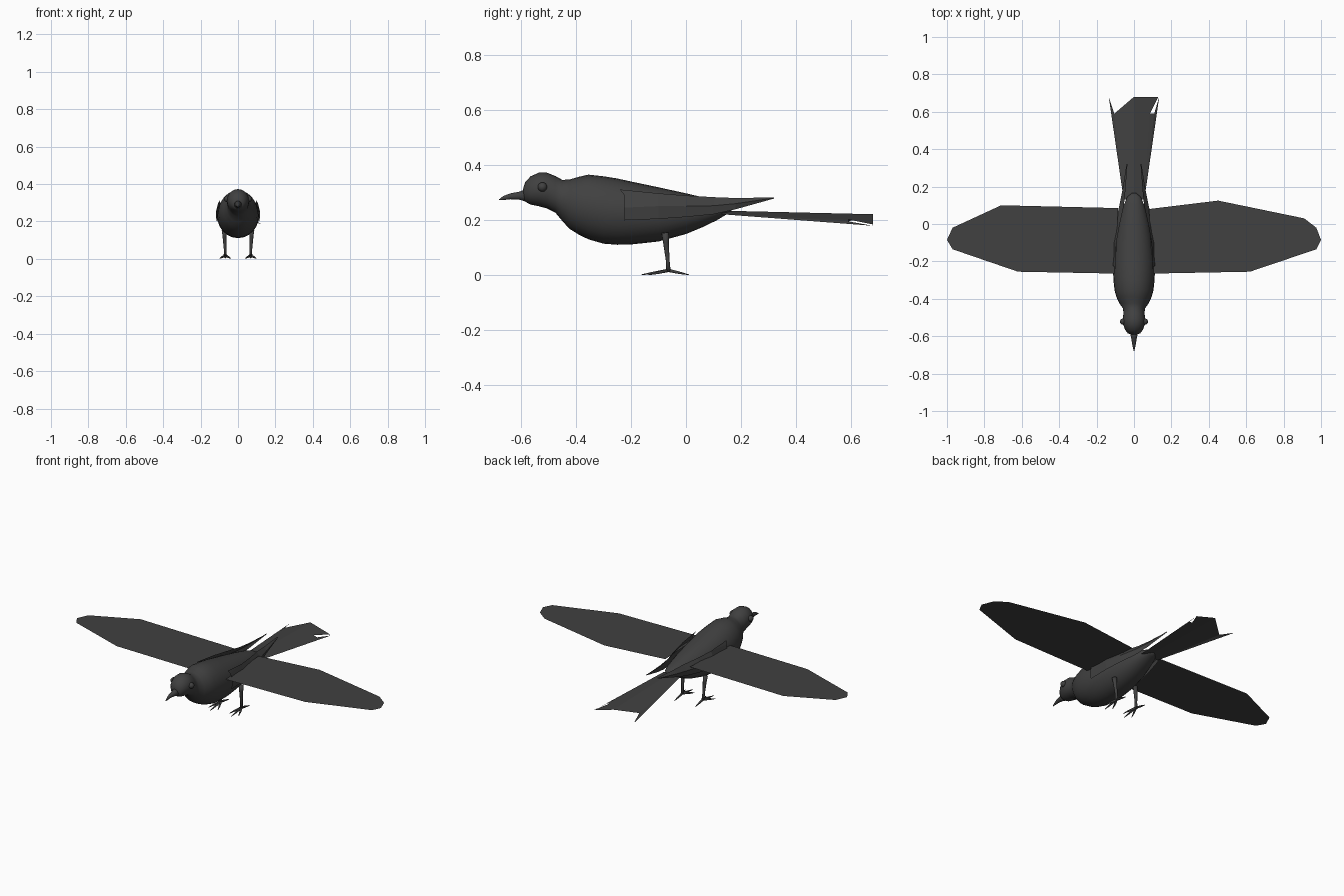
import bpy, bmesh, math
from mathutils import Vector

if "Cube" in bpy.data.objects:
    bpy.data.objects.remove(bpy.data.objects["Cube"])

plumage = bpy.data.materials.new("charcoal")
plumage.diffuse_color = (0.052, 0.052, 0.052, 1)
plumage.use_nodes = True
plumage.node_tree.nodes["Principled BSDF"].inputs["Base Color"].default_value = plumage.diffuse_color


def make(name, verts, faces, smooth=False):
    mesh = bpy.data.meshes.new(name)
    bm = bmesh.new()
    vs = [bm.verts.new(v) for v in verts]
    for f in faces:
        bm.faces.new([vs[i] for i in f])
    bmesh.ops.recalc_face_normals(bm, faces=bm.faces)
    for f in bm.faces:
        f.smooth = smooth
    bm.to_mesh(mesh)
    bm.free()
    mesh.materials.append(plumage)
    ob = bpy.data.objects.new(name, mesh)
    bpy.context.collection.objects.link(ob)
    return ob


def loft(name, stations, sides, smooth=True):
    """Elliptical rings along y: (y, bottom z, top z, half width)."""
    verts, faces = [], []
    for y, lo, hi, w in stations:
        for i in range(sides):
            a = 2 * math.pi * i / sides
            verts.append((w * math.cos(a), y, (lo + hi) / 2 + (hi - lo) / 2 * math.sin(a)))
    for r in range(len(stations) - 1):
        for i in range(sides):
            j = (i + 1) % sides
            faces.append((r * sides + i, r * sides + j, (r + 1) * sides + j, (r + 1) * sides + i))
    faces.append(tuple(range(sides)))
    faces.append(tuple(range((len(stations) - 1) * sides, len(stations) * sides)))
    return make(name, verts, faces, smooth)


def limb(name, points, sides=6):
    """Tapered tube through (x, y, z, radius) points."""
    verts, faces = [], []
    ps = [Vector(p[:3]) for p in points]
    quat = (ps[-1] - ps[0]).to_track_quat('Z', 'Y')
    for p, q in zip(ps, points):
        for i in range(sides):
            a = 2 * math.pi * i / sides
            verts.append(p + quat @ Vector((q[3] * math.cos(a), q[3] * math.sin(a), 0)))
    for r in range(len(ps) - 1):
        for i in range(sides):
            j = (i + 1) % sides
            faces.append((r * sides + i, r * sides + j, (r + 1) * sides + j, (r + 1) * sides + i))
    faces += [tuple(range(sides)), tuple(range((len(ps) - 1) * sides, len(ps) * sides))]
    return make(name, verts, faces, True)


# Body with head, neck and rump
body = loft("body", [
    (-0.592, .285, .315, .012), (-0.585, .268, .338, .033), (-0.565, .257, .360, .048),
    (-0.535, .251, .373, .058), (-0.505, .243, .373, .060), (-0.475, .228, .361, .056),
    (-0.450, .198, .347, .060), (-0.425, .170, .348, .078), (-0.390, .148, .358, .094),
    (-0.355, .131, .366, .104), (-0.300, .115, .360, .110), (-0.250, .111, .352, .112),
    (-0.200, .112, .341, .110), (-0.100, .123, .320, .100), (0.000, .150, .298, .082),
    (0.060, .175, .284, .066), (0.110, .199, .271, .051), (0.145, .220, .258, .036),
    (0.165, .232, .246, .012)], 24)

# Beak
loft("beak", [(-0.580, .266, .316, .022), (-0.605, .274, .305, .016), (-0.640, .276, .298, .010),
              (-0.665, .273, .288, .005), (-0.680, .273, .276, .001)], 10)

# Spread wings: flat sheets
WING_Z = 0.272
right = [(.08, .08), (.45, .125), (.91, .03), (.975, -.02), (1, -.085), (.975, -.135), (.62, -.255), (.1, -.265)]
left = [(-.085, .085), (-.71, .10), (-.97, -.02), (-1, -.085), (-.97, -.135), (-.62, -.255), (-.1, -.265)]
for name, outline in (("right_wing", right), ("left_wing", left)):
    make(name, [(x, y, WING_Z) for x, y in outline], [tuple(range(len(outline)))])

# Tail: ridged fan with notched tips
make("tail", [
    (0, .13, .235), (0, .68, .222), (-.055, .13, .222), (-.105, .59, .196), (-.135, .68, .180),
    (.055, .13, .222), (.085, .59, .203), (.130, .68, .185), (.108, .59, .196), (.135, .68, .180)],
    [(0, 1, 3, 2), (2, 3, 4), (0, 6, 7, 1), (0, 5, 6), (5, 8, 6), (5, 9, 8)])

for s, side in ((1, "right"), (-1, "left")):
    # Folded flight feathers hugging the flank, tapering to a point behind
    rows = [(-.225, .115, .200, .108, .292), (-.10, .112, .205, .094, .298), (0, .097, .212, .076, .290),
            (.10, .074, .222, .054, .284), (.18, .058, .240, .046, .281), (.32, .036, .279, .035, .283)]
    verts, faces = [], []
    for y, xl, zl, xh, zh in rows:
        verts += [(s * xl, y, zl), (s * (max(xl, xh) + .004), y, (zl + zh) / 2), (s * xh, y, zh)]
    for r in range(len(rows) - 1):
        for k in (0, 1):
            a = r * 3 + k
            faces.append((a, a + 1, a + 4, a + 3))
    # Shoulder feather tip
    verts.append((s * .100, -.24, .312))
    faces.append((2, len(verts) - 1, 5))
    make(side + "_folded_feathers", verts, faces)

    # Eye
    bpy.ops.mesh.primitive_uv_sphere_add(segments=14, ring_count=8, radius=.017,
                                         location=(s * .058, -.522, .321))
    eye = bpy.context.object
    eye.name = side + "_eye"
    eye.data.materials.append(plumage)
    bpy.ops.object.shade_smooth()

    # Leg
    limb(side + "_leg", [(s * .074, -.076, .155, .014), (s * .072, -.073, .12, .011),
                         (s * .069, -.066, .05, .007), (s * .068, -.064, .014, .009)], 8)
    # Toes: three forward, one back
    for i, (dx, y) in enumerate(((-.030, -.135), (0, -.162), (.030, -.135), (0, .010))):
        x = s * .068
        limb(f"{side}_toe_{i + 1}", [(x, -.064, .018, .007), (x + dx * .6, -.064 + (y + .064) * .55, .009, .005),
                                     (x + dx, y, .002, .0015)])
